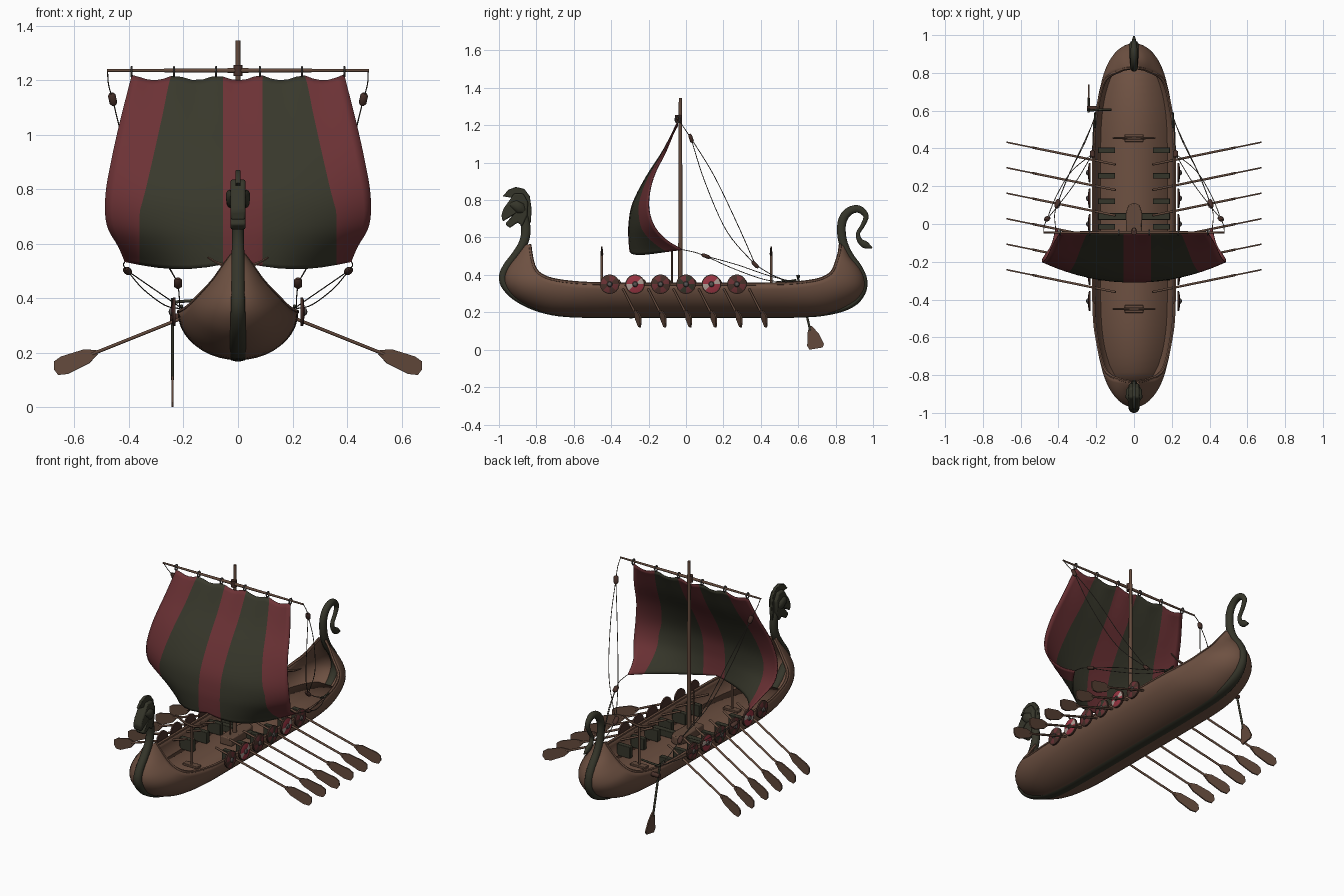
import bpy, bmesh, math
from mathutils import Vector, Matrix

if "Cube" in bpy.data.objects:
    bpy.data.objects.remove(bpy.data.objects["Cube"])

COL = {"hull_brown": (.155, .082, .054), "wood_brown": (.125, .068, .045), "dark_green": (.036, .036, .023),
       "sail_red": (.15, .032, .036), "sail_green": (.04, .04, .025), "shield_red": (.32, .035, .055),
       "shield_pale": (.42, .34, .30), "iron_grey": (.10, .09, .085), "rope_grey": (.09, .075, .06),
       "dark_wood": (.065, .03, .023)}
MAT = {}
for key, c in COL.items():
    MAT[key] = bpy.data.materials.new(key)
    MAT[key].diffuse_color = (*c, 1)


def mesh(name, verts, faces, mats, idx=None, angle=40, solid=0, bevel=0):
    me = bpy.data.meshes.new(name)
    me.from_pydata([tuple(v) for v in verts], [], faces)
    for m in mats:
        me.materials.append(MAT[m])
    if idx:
        for p, i in zip(me.polygons, idx):
            p.material_index = i
    bm = bmesh.new()
    bm.from_mesh(me)
    bmesh.ops.recalc_face_normals(bm, faces=bm.faces)
    bm.to_mesh(me)
    bm.free()
    ob = bpy.data.objects.new(name, me)
    bpy.context.collection.objects.link(ob)
    bpy.ops.object.select_all(action='DESELECT')
    ob.select_set(True)
    bpy.context.view_layer.objects.active = ob
    bpy.ops.object.shade_smooth_by_angle(angle=math.radians(angle))
    if solid:
        s = ob.modifiers.new("thick", 'SOLIDIFY')
        s.thickness, s.offset = solid, 0
    if bevel:
        b = ob.modifiers.new("bevel", 'BEVEL')
        b.width, b.segments = bevel, 2
    return ob


def spline(pts, n):
    """Smooth curve through points of any dimension."""
    out = []
    for i in range(len(pts) - 1):
        a, b, c, d = pts[max(i - 1, 0)], pts[i], pts[i + 1], pts[min(i + 2, len(pts) - 1)]
        for k in range(n):
            t = k / n
            out.append(tuple(.5 * (2 * q + (r - p) * t + (2 * p - 5 * q + 4 * r - s) * t * t
                       + (3 * q - p - 3 * r + s) * t ** 3) for p, q, r, s in zip(a, b, c, d)))
    return out + [tuple(pts[-1])]


def sweep(name, pts, radii, mat, sides=8):
    """Tube along points; radii is one number or a (width, depth) per point."""
    P = [Vector(p) for p in pts]
    if not isinstance(radii, list):
        radii = [(radii, radii)] * len(P)
    ref = Vector((1, 0, 0)) if abs((P[-1] - P[0]).normalized().x) < .8 else Vector((0, 0, 1))
    V, F, n = [], [], len(P)
    for i, p in enumerate(P):
        t = (P[min(i + 1, n - 1)] - P[max(i - 1, 0)]).normalized()
        a = (ref - t * ref.dot(t)).normalized()
        b = t.cross(a)
        for k in range(sides):
            g = math.tau * (k + .5) / sides
            V.append(p + a * math.cos(g) * radii[i][0] + b * math.sin(g) * radii[i][1])
    for i in range(n - 1):
        for k in range(sides):
            j = (k + 1) % sides
            F.append((i * sides + k, i * sides + j, (i + 1) * sides + j, (i + 1) * sides + k))
    F += [tuple(range(sides)), tuple(range((n - 1) * sides, n * sides))]
    return mesh(name, V, F, [mat], angle=50)


def plate(name, pts, thick, M, mat, bevel=0):
    """Outline in local xy, extruded evenly along local z."""
    n = len(pts)
    V = [M @ Vector((x, y, s * thick / 2)) for s in (-1, 1) for x, y in pts]
    F = [tuple(range(n)), tuple(range(n, 2 * n))] + [(i, (i + 1) % n, n + (i + 1) % n, n + i) for i in range(n)]
    return mesh(name, V, F, [mat], angle=30, bevel=bevel)


def box(name, c, s, mat, bevel=.003):
    x, y = s[0] / 2, s[1] / 2
    return plate(name, [(-x, -y), (x, -y), (x, y), (-x, y)], s[2], Matrix.Translation(c), mat, bevel)


def basis(o, a, b):
    a = Vector(a).normalized()
    c = a.cross(Vector(b)).normalized()
    b = c.cross(a)
    return Matrix.Translation(o) @ Matrix((a, b, c)).transposed().to_4x4()


SIDE = basis((0, 0, 0), (0, 1, 0), (0, 0, 1))  # outlines given as (y, z)

# hull: stations of keel y, keel z, gunwale x, y, z
st = [(-.86, .56, .02, -.835, .56), (-.9, .5, .05, -.83, .52), (-.945, .44, .085, -.82, .47),
      (-.965, .38, .12, -.805, .43), (-.945, .32, .15, -.775, .40), (-.88, .26, .172, -.72, .377),
      (-.74, .20, .192, -.63, .362), (-.55, .18, .21, -.5, .353), (-.28, .18, .215, -.27, .35),
      (0, .18, .215, 0, .35), (.3, .18, .215, .28, .35), (.57, .18, .21, .5, .352), (.75, .195, .192, .62, .36),
      (.88, .25, .172, .71, .375), (.94, .31, .15, .765, .40), (.95, .37, .12, .79, .43),
      (.925, .43, .085, .805, .47), (.875, .49, .05, .82, .52), (.845, .55, .02, .825, .56)]
st = spline(st, 4)
m, V, F = 10, [], []
for yk, zk, xs, ys, zs in st:
    for k in range(-m, m + 1):
        g = k / m * math.pi / 2
        V.append((xs * math.sin(g), yk + (ys - yk) * (1 - math.cos(g)), zk + (zs - zk) * (1 - math.cos(g))))
w = 2 * m + 1
for i in range(len(st) - 1):
    F += [(i * w + k, i * w + k + 1, (i + 1) * w + k + 1, (i + 1) * w + k) for k in range(w - 1)]
mesh("hull", V, F, ["hull_brown"], angle=60, solid=.012)
for s in (-1, 1):
    sweep("gunwale_rail", [(s * p[2], p[3], p[4]) for p in st], .009, "hull_brown", 6)

# deck clipped to the hull sections
V = []
for yk, zk, xs, ys, zs in st:
    if zk < .255:
        c = 1 - (.26 - zk) / (zs - zk)
        x, y = xs * math.sqrt(1 - c * c), yk + (ys - yk) * (1 - c)
        V += [(-x, y, .26), (x, y, .26)]
mesh("deck", V, [(i, i + 1, i + 3, i + 2) for i in range(0, len(V) - 2, 2)], ["hull_brown"], solid=.008)

# stem, keel and curled tail in one sweep: y, z, half width, half depth
stem = [(-.895, .76, .022, .03), (-.866, .7, .022, .027), (-.856, .63, .022, .026), (-.872, .565, .024, .025),
        (-.912, .505, .025, .022), (-.957, .445, .025, .022), (-.979, .39, .026, .022), (-.962, .335, .028, .022),
        (-.89, .268, .03, .02), (-.75, .207, .033, .016), (-.55, .185, .035, .015), (0, .183, .035, .015),
        (.57, .185, .035, .015), (.77, .202, .033, .016), (.885, .245, .03, .02), (.938, .305, .027, .022),
        (.948, .37, .025, .022), (.922, .435, .025, .022), (.87, .505, .023, .024), (.838, .58, .022, .024),
        (.831, .66, .021, .024), (.848, .715, .02, .024), (.885, .747, .02, .022), (.928, .75, .018, .02),
        (.962, .715, .014, .015), (.945, .665, .012, .012), (.92, .622, .012, .011), (.93, .582, .014, .015),
        (.96, .56, .014, .02), (.995, .545, .004, .004)]
stem = spline(stem, 4)
sweep("stem_and_keel", [(0, p[0], p[1]) for p in stem], [(p[2], p[3]) for p in stem], "dark_green", 12)

# dragon head
plate("dragon_head", [(-.875, .66), (-.848, .72), (-.845, .79), (-.87, .835), (-.92, .835), (-.95, .79), (-.975, .755),
      (-.987, .72), (-.98, .685), (-.93, .715), (-.967, .672), (-.942, .65), (-.9, .68)], .056, SIDE, "dark_green", .008)
plate("dragon_crest", [(-.98, .82), (-.95, .855), (-.91, .87), (-.865, .86), (-.835, .82), (-.825, .75), (-.83, .68),
      (-.855, .66), (-.87, .76), (-.92, .81)], .018, SIDE, "dark_green", .003)
for s in (-1, 1):
    sweep("dragon_cheek", [(s * .022, -.865, .74), (s * .028, -.885, .755), (s * .03, -.915, .775), (s * .02, -.945, .78)],
          [(.006, .012), (.015, .03), (.015, .025), (.005, .006)], "dark_green", 10)

# mast, yard and deck fittings
sweep("mast", [(0, -.03, .25), (0, -.03, .8), (0, -.03, 1.345)], [(.013, .013), (.011, .011), (.009, .009)], "wood_brown", 12)
sweep("yard", [(-.48, -.045, 1.235), (0, -.045, 1.235), (.48, -.045, 1.235)],
      [(.005, .005), (.009, .009), (.005, .005)], "wood_brown", 10)
sweep("yard_lashing", [(0, -.04, 1.215), (0, -.04, 1.255)], .018, "dark_wood", 10)
box("mast_beam", (0, .04, .285), (.38, .035, .04), "dark_green")
plate("mast_partner", [(-.04, -.12), (.04, -.12), (.043, .06), (.03, .1), (0, .112), (-.03, .1), (-.043, .06)],
      .05, Matrix.Translation((0, 0, .29)), "wood_brown", .006)
sweep("sail_prop", [(0, -.075, .27), (0, -.075, .53)], .005, "wood_brown", 6)
for y in (-.45, .455):
    sweep("crutch_post", [(0, y, .26), (0, y, .515)], .007, "wood_brown", 8)
    arc = spline([(-.112, y, .55), (-.06, y, .523), (0, y, .512), (.06, y, .523), (.112, y, .55)], 4)
    sweep("crutch_arm", arc, [(.004 + .005 * (1 - abs(p[0]) / .112),) * 2 for p in arc], "wood_brown", 6)
    box("crutch_foot", (0, y, .27), (.1, .04, .014), "wood_brown")

# sail: rows of z, edge y, centre y, widening
rows = spline([(1.22, -.045, -.045, 0), (1.07, -.105, -.12, .4), (.92, -.175, -.215, .75), (.78, -.2, -.285, 1),
               (.67, -.175, -.305, .95), (.59, -.11, -.305, .5), (.535, -.02, -.3, .25)], 4)
V, F, idx, n = [], [], [], 5
for i, (z, ye, yc, f) in enumerate(rows):
    t = i / (len(rows) - 1)
    e, q = .39 + .095 * f, .245 + .115 * min(1, t * 1.7)
    b = [-e, -q, -.055, .09, q, e]
    for x in [b[j] + (b[j + 1] - b[j]) * k / n for j in range(5) for k in range(n)] + [e]:
        u = abs(x) / e
        dz = -.022 * (1 - t) ** 8 * abs(math.sin(math.pi * (x - .08) / .155)) - .028 * t ** 6 * math.sin(math.pi * min(u, 1))
        V.append((x, yc + (ye - yc) * u ** 2.5, z + dz))
w = 5 * n + 1
for i in range(len(rows) - 1):
    for k in range(w - 1):
        F.append((i * w + k, i * w + k + 1, (i + 1) * w + k + 1, (i + 1) * w + k))
        idx.append(k // n % 2)
mesh("sail", V, F, ["sail_red", "sail_green"], idx, angle=60, solid=.006)
for x in (-.39, -.235, -.08, .08, .235, .39):
    ring = [(x, -.045 + .013 * math.cos(a * math.pi / 6), 1.231 + .017 * math.sin(a * math.pi / 6)) for a in range(13)]
    sweep("sail_tie", ring, .004, "iron_grey", 6)


def block(p, d):
    p, d = Vector(p), Vector(d).normalized()
    sweep("pulley_block", [p + d * k for k in (-.024, -.015, .015, .024)],
          [(.008, .006), (.015, .011), (.015, .011), (.008, .006)], "dark_wood", 8)


def rope(*pts):
    sweep("rope", spline(pts, 6), .0022, "rope_grey", 5)


# rigging on both sides
for s in (-1, 1):
    top, low, sheet = (s * .46, .027, 1.13), (s * .22, .37, .455), (s * .405, .107, .5)
    rope((s * .478, -.045, 1.235), (s * .475, -.01, 1.185), top)
    rope(top, (s * .4, .1, .9), (s * .31, .22, .63), low)
    rope(top, (s * .41, .15, .93), (s * .33, .28, .66), low)
    rope(low, (s * .215, .46, .4), (s * .215, .55, .365))
    rope((s * .415, -.02, .535), (s * .42, .05, .52), sheet)
    rope(sheet, (s * .35, .25, .435), (s * .27, .42, .375), (s * .215, .54, .362))
    rope(sheet, (s * .34, .27, .455), (s * .26, .43, .4), (s * .21, .56, .365))
    block(top, (-s * .2, .3, -.9))
    block(low, (0, .6, -.6))
    block(sheet, (-s * .2, .8, -.3))
    sweep("cleat", [(s * .207, .51, .372), (s * .207, .55, .366), (s * .207, .59, .372)], .006, "dark_green", 6)

# shields, oars and rowing seats
schemes = [("dark_wood", "sail_red"), ("shield_red", "shield_pale"), ("sail_red", "dark_wood"),
           ("sail_red", "dark_green"), ("shield_red", "shield_pale"), ("dark_wood", "sail_red")]
prof = [(.052, -.005), (.052, .004), (.046, .007), (.015, .010), (.011, .017), (.003, .02)]
blade = [(0, .008), (.04, .027), (.13, .034), (.16, .027), (.172, 0), (.165, -.025), (.13, -.035), (.04, -.027), (0, -.008)]
N = 24
for s in (-1, 1):
    for i in range(6):
        y = -.408 + .136 * i
        V = [(s * (.234 + h), y + r * math.cos(math.tau * k / N), .35 + r * math.sin(math.tau * k / N))
             for r, h in prof for k in range(N)]
        F, idx = [], []
        for j in range(5):
            for k in range(N):
                F.append((j * N + k, j * N + (k + 1) % N, (j + 1) * N + (k + 1) % N, (j + 1) * N + k))
                pale = (k // 3 % 4 == 0) if i in (1, 4) else (k // 3 % 2)
                idx.append(0 if j < 2 else 1 if j > 2 else 3 if pale else 2)
        F += [tuple(range(N)), tuple(range(5 * N, 6 * N))]
        mesh("shield", V, F, ["dark_wood", "iron_grey", *schemes[i]], idx + [0, 1], angle=30)

        yo = -.332 + .135 * i
        hole, d = Vector((s * .235, yo, .315)), Vector((s * .45, .092, -.18)).normalized()
        sweep("oar_shaft", [hole - d * .15, hole, hole + d * .33], .0065, "wood_brown", 8)
        plate("oar_blade", blade, .008, basis(hole + d * .31, d, (0, 0, 1)), "wood_brown")
        box("rowing_seat", (s * .145, -.285 + .135 * i, .298), (.09, .03, .07), "dark_green")

# steering oar with tiller
sweep("steering_shaft", [(-.24, .595, .4), (-.24, .665, .1)], .0065, "dark_green", 8)
plate("steering_blade", [(.66, .13), (.675, .125), (.71, .085), (.738, .03), (.73, .012), (.66, 0), (.648, .02),
      (.65, .09)], .008, Matrix.Translation((-.24, 0, 0)) @ SIDE, "wood_brown")
sweep("tiller", [(-.245, .6, .385), (-.18, .605, .39), (-.12, .605, .395)], .006, "dark_green", 8)
sweep("steering_mount", [(-.25, .612, .33), (-.18, .612, .33)], .014, "dark_wood", 8)

for m in bpy.data.materials:
    if m.users and not m.is_grease_pencil:
        m.use_nodes = True
        m.node_tree.nodes["Principled BSDF"].inputs["Base Color"].default_value = m.diffuse_color
